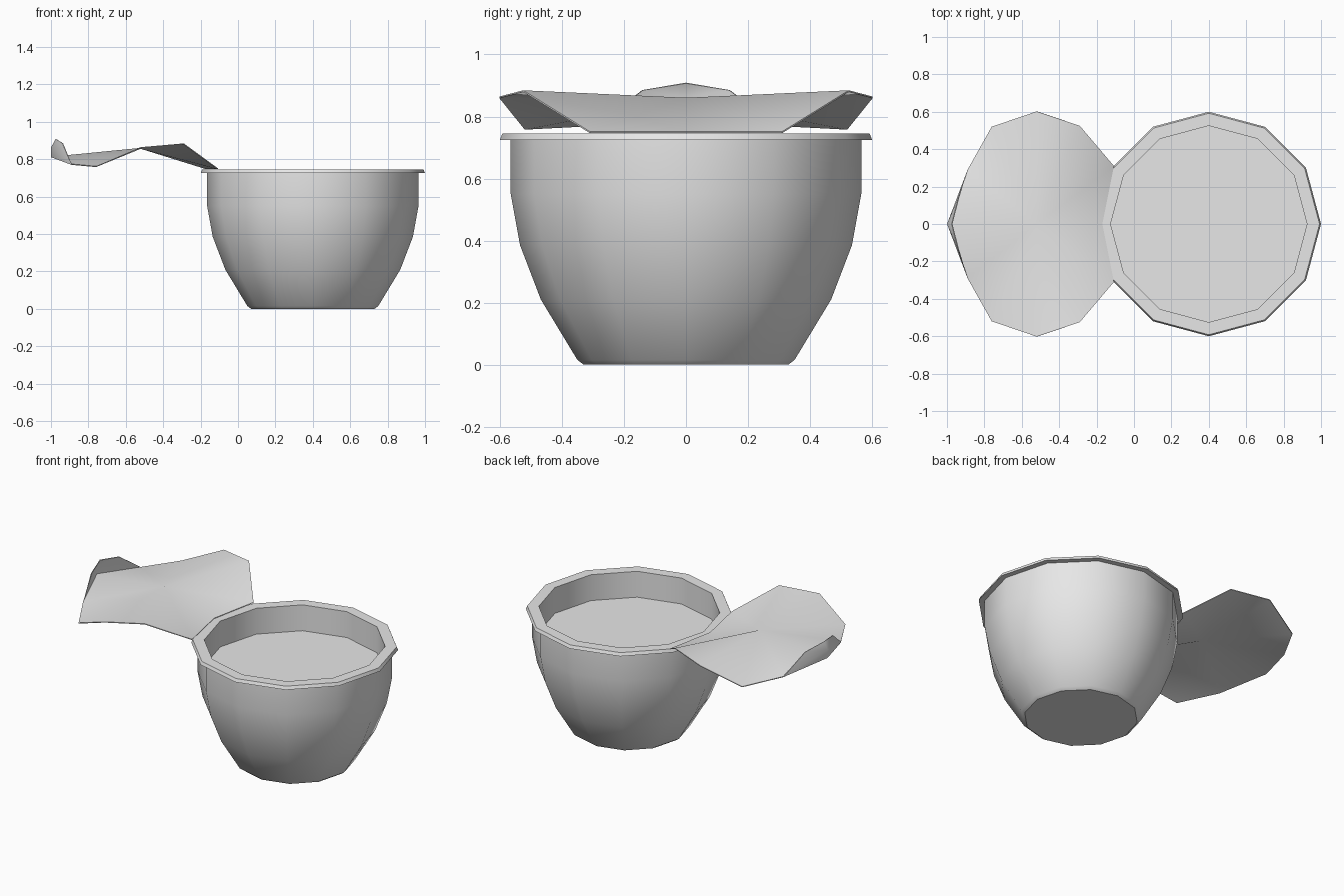
import bpy
import bmesh
import math

cube = bpy.data.objects.get("Cube")
if cube:
    bpy.data.objects.remove(cube, do_unlink=True)

SIDES = 12
CUP_X = 0.4

grey = bpy.data.materials.new("light_grey")
grey.use_nodes = True
grey.diffuse_color = (0.8, 0.8, 0.8, 1)
grey.node_tree.nodes["Principled BSDF"].inputs["Base Color"].default_value = (0.8, 0.8, 0.8, 1)


def add_object(name, bm):
    mesh = bpy.data.meshes.new(name)
    bm.to_mesh(mesh)
    bm.free()
    mesh.materials.append(grey)
    obj = bpy.data.objects.new(name, mesh)
    bpy.context.collection.objects.link(obj)
    bpy.ops.object.select_all(action="DESELECT")
    obj.select_set(True)
    bpy.context.view_layer.objects.active = obj
    return obj


def lathe(name, profile, cap=None, angle=35):
    """Turn (radius, z) points around the cup axis; cap one profile ring if asked."""
    bm = bmesh.new()
    rings = []
    for r, z in profile:
        ring = []
        for i in range(SIDES):
            a = math.tau * i / SIDES
            ring.append(bm.verts.new((CUP_X + r * math.cos(a), r * math.sin(a), z)))
        rings.append(ring)
    for low, high in zip(rings, rings[1:]):
        for i in range(SIDES):
            j = (i + 1) % SIDES
            bm.faces.new((low[i], low[j], high[j], high[i]))
    if cap == "bottom":
        bm.faces.new(rings[0][::-1])
    elif cap == "top":
        bm.faces.new(rings[-1])
    obj = add_object(name, bm)
    bpy.ops.object.shade_smooth_by_angle(angle=math.radians(angle))
    return obj


# Cup wall with a chamfered foot
lathe("cup_body", [(0.33, 0), (0.35, 0.015), (0.468, 0.21), (0.535, 0.385),
                   (0.565, 0.55), (0.565, 0.725)], cap="bottom")

# Flat lip and inner wall
lathe("cup_rim", [(0.56, 0.725), (0.6, 0.725), (0.592, 0.745),
                  (0.525, 0.745), (0.525, 0.575)])

# Filling surface
lathe("cup_contents", [(0.525, 0.58)], cap="top")

# Peeled lid: one half as a fan, plus the curled-up tab
points = {
    "center": (-0.52, 0, 0.858),
    "hinge": (-0.17, 0, 0.749),
    "hinge_end": (-0.108, 0.31, 0.749),
    "front": (-0.29, 0.525, 0.882),
    "side": (-0.52, 0.602, 0.862),
    "back": (-0.76, 0.52, 0.76),
    "fold_end": (-0.89, 0.29, 0.772),
    "fold": (-0.997, 0, 0.812),
    "tab_mid": (-0.997, 0, 0.862),
    "tab_side": (-0.937, 0.14, 0.885),
    "tab_tip": (-0.973, 0, 0.908),
}
bm = bmesh.new()
v = {key: bm.verts.new(co) for key, co in points.items()}
outline = ["hinge", "hinge_end", "front", "side", "back", "fold_end", "fold"]
for a, b in zip(outline, outline[1:]):
    bm.faces.new((v["center"], v[a], v[b]))
for tri in (("fold", "fold_end", "tab_mid"), ("fold_end", "tab_side", "tab_mid"),
            ("tab_mid", "tab_side", "tab_tip")):
    bm.faces.new([v[key] for key in tri])
bmesh.ops.recalc_face_normals(bm, faces=bm.faces)
if v["center"].link_faces[0].normal.z < 0:
    bmesh.ops.reverse_faces(bm, faces=bm.faces)
lid = add_object("peeled_lid", bm)
mirror = lid.modifiers.new("mirror", "MIRROR")
mirror.use_axis = (False, True, False)
thick = lid.modifiers.new("foil_thickness", "SOLIDIFY")
thick.thickness = 0.005
thick.offset = 0
for mod in ("mirror", "foil_thickness"):
    bpy.ops.object.modifier_apply(modifier=mod)
bpy.ops.object.shade_smooth_by_angle(angle=math.radians(45))
